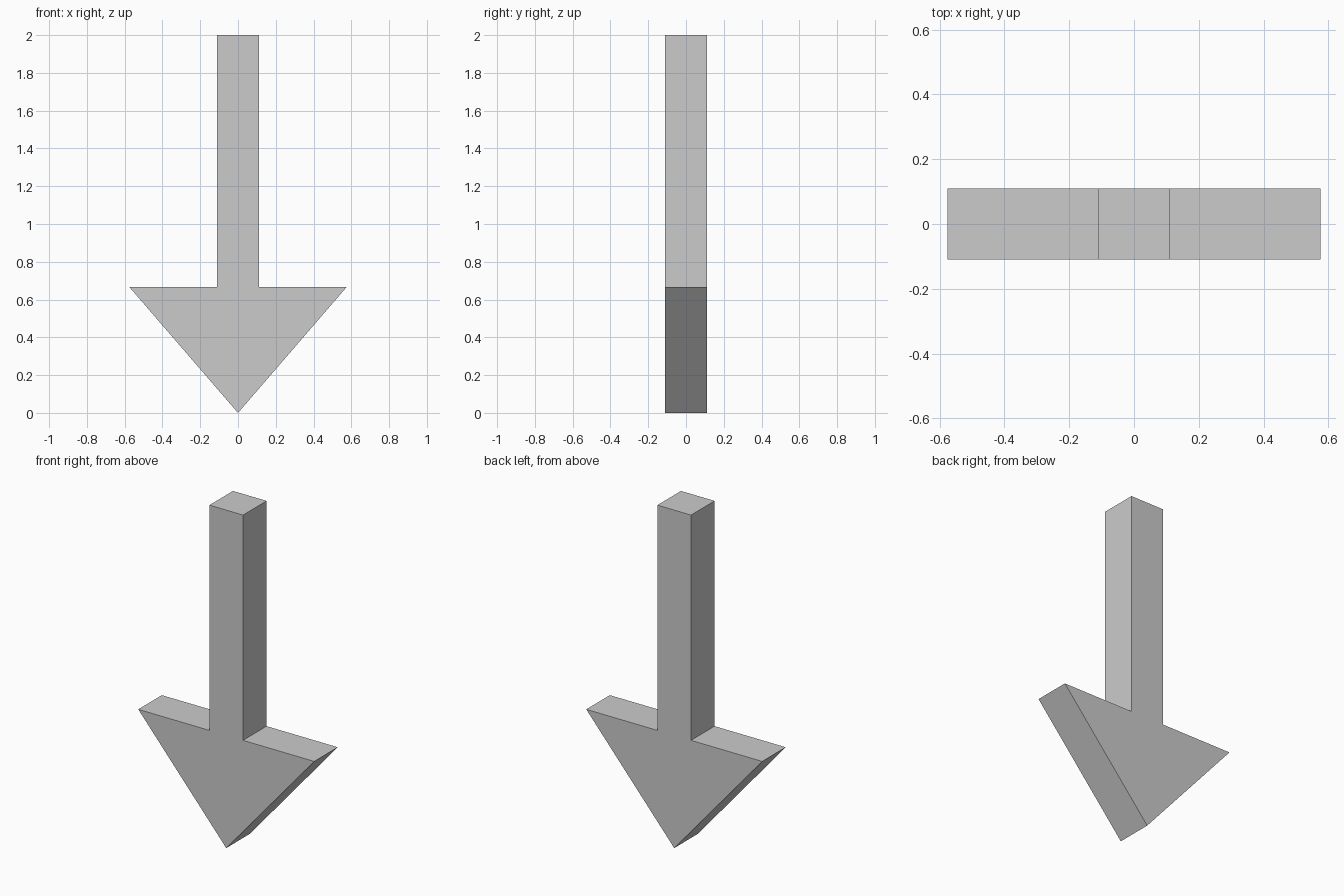
import bpy
import bmesh

if "Cube" in bpy.data.objects:
    bpy.data.objects.remove(bpy.data.objects["Cube"])

HALF_DEPTH = 0.11
SHAFT, HEAD, SHOULDER, TOP = 0.11, 0.576, 0.667, 2.0

# Right half of the outline, from shoulder tip up to the shaft top, then mirrored
right = [(HEAD, SHOULDER), (SHAFT, SHOULDER), (SHAFT, TOP)]
outline = [(0, 0)] + right + [(-x, z) for x, z in reversed(right)]

# Extrude the flat outline through its thickness
bm = bmesh.new()
front = bm.faces.new([bm.verts.new((x, -HALF_DEPTH, z)) for x, z in outline])
result = bmesh.ops.extrude_face_region(bm, geom=[front], use_keep_orig=True)
moved = [g for g in result["geom"] if isinstance(g, bmesh.types.BMVert)]
bmesh.ops.translate(bm, verts=moved, vec=(0, 2 * HALF_DEPTH, 0))
bmesh.ops.recalc_face_normals(bm, faces=bm.faces)

# Down arrow
mesh = bpy.data.meshes.new("down_arrow")
bm.to_mesh(mesh)
bm.free()
bpy.context.collection.objects.link(bpy.data.objects.new("down_arrow", mesh))
